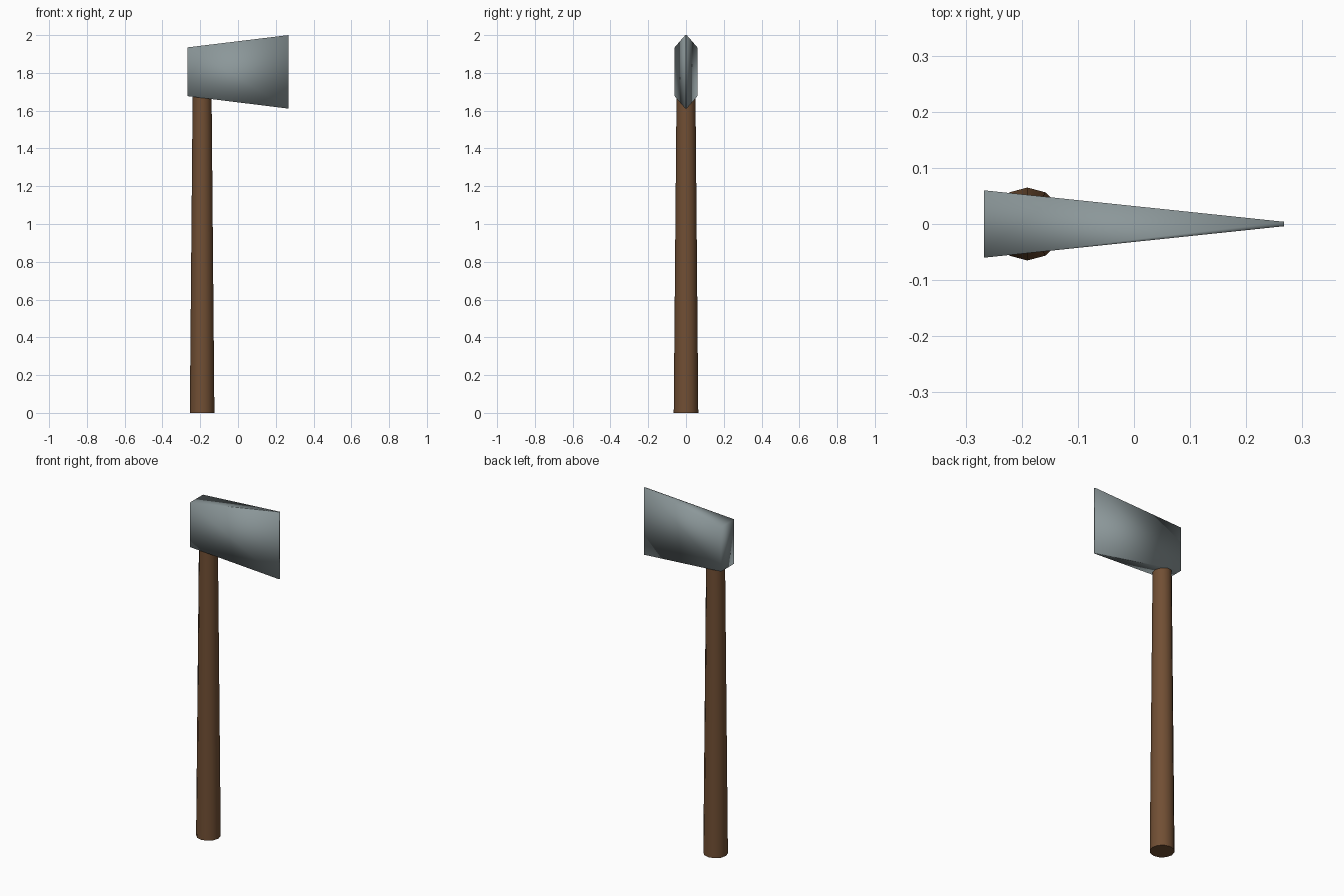
import bpy, bmesh
from mathutils import Matrix

if "Cube" in bpy.data.objects:
    bpy.data.objects.remove(bpy.data.objects["Cube"])


def material(name, rgb):
    m = bpy.data.materials.new(name)
    m.diffuse_color = (*rgb, 1)
    m.use_nodes = True
    m.node_tree.nodes["Principled BSDF"].inputs["Base Color"].default_value = m.diffuse_color
    return m


def make_object(name, bm, mat):
    bmesh.ops.recalc_face_normals(bm, faces=bm.faces)
    me = bpy.data.meshes.new(name)
    bm.to_mesh(me)
    bm.free()
    me.materials.append(mat)
    ob = bpy.data.objects.new(name, me)
    bpy.context.collection.objects.link(ob)
    return ob


wood = material("brown wood", (0.165, 0.078, 0.034))
steel = material("grey steel", (0.26, 0.31, 0.32))

# Handle: tapered 12-sided shaft ending inside the head, flat caps
bm = bmesh.new()
z_top = 1.70
bmesh.ops.create_cone(bm, cap_ends=True, segments=12, radius1=0.065, radius2=0.05,
                      depth=z_top, matrix=Matrix.Translation((-0.19, 0, z_top / 2)))
for f in bm.faces:
    f.smooth = len(f.verts) == 4
for e in bm.edges:
    e.smooth = all(f.smooth for f in e.link_faces)
make_object("handle", bm, wood)

# Head: block reshaped into a wedge, thick at the poll and flared at the edge
bm = bmesh.new()
bmesh.ops.create_cube(bm, size=2)
for v in bm.verts:
    back = v.co.x < 0
    half_thick = 0.06 if back else 0.004
    low, high = (1.677, 1.935) if back else (1.611, 2.0)
    v.co = (v.co.x * 0.267, v.co.y * half_thick, high if v.co.z > 0 else low)
for f in bm.faces:
    f.smooth = True
make_object("axe_head", bm, steel)
